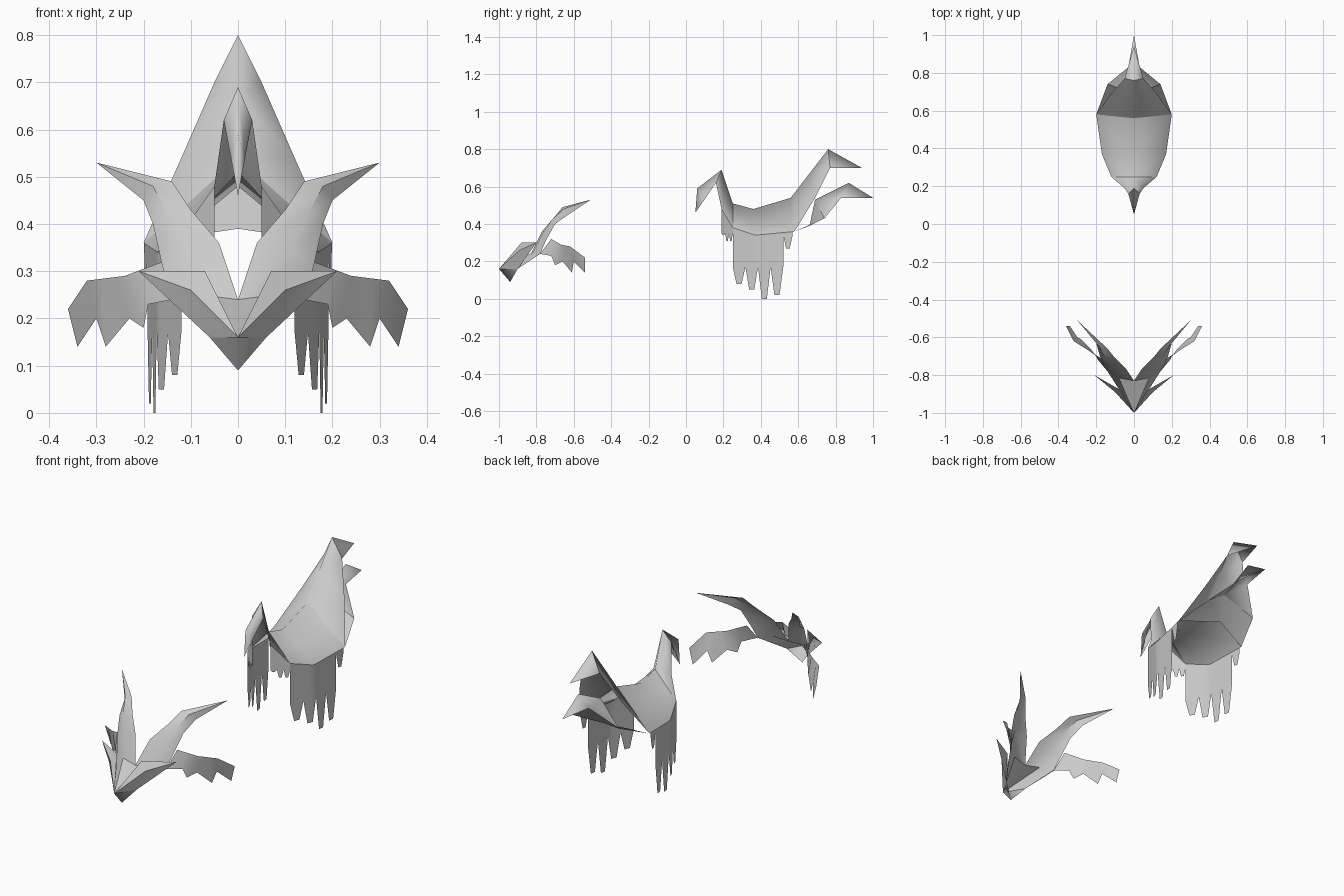
import bpy
import bmesh
import math
from mathutils import Vector

old_cube = bpy.data.objects.get("Cube")
if old_cube:
    bpy.data.objects.remove(old_cube, do_unlink=True)

SHADE = (.6, .6, .6, 1)
grey = bpy.data.materials.new("plain_grey")
grey.use_nodes = True
grey.diffuse_color = SHADE
grey.node_tree.nodes["Principled BSDF"].inputs["Base Color"].default_value = SHADE


def point(x, y, z):
    return Vector((x, y, z))


def centre(y, z):
    return Vector((0, y, z))


def loft(name, *rails):
    """Skin a thin plate across matching rails of points, mirrored in x."""
    bm = bmesh.new()
    rows = [[bm.verts.new(corner) for corner in rail] for rail in rails]
    for upper, lower in zip(rows, rows[1:]):
        upper_edges = zip(upper, upper[1:])
        lower_edges = zip(lower, lower[1:])
        for (a, b), (d, c) in zip(upper_edges, lower_edges):
            bm.faces.new((a, b, c, d))
    bmesh.ops.remove_doubles(bm, verts=bm.verts, dist=.001)
    bmesh.ops.recalc_face_normals(bm, faces=bm.faces)
    mesh = bpy.data.meshes.new(name)
    bm.to_mesh(mesh)
    bm.free()
    mesh.materials.append(grey)
    plate = bpy.data.objects.new(name, mesh)
    bpy.context.collection.objects.link(plate)
    mirror = plate.modifiers.new("Mirror", 'MIRROR')
    mirror.use_clip = True
    bpy.ops.object.select_all(action='DESELECT')
    plate.select_set(True)
    bpy.context.view_layer.objects.active = plate
    bpy.ops.object.shade_smooth_by_angle(angle=math.radians(35))


def along(path, y):
    """Point at depth y on a path that runs towards the back."""
    for start, end in zip(path, path[1:]):
        if y <= end.y:
            return start.lerp(end, (y - start.y) / (end.y - start.y))
    return path[-1]


def fringe(name, path, front, back, notch, tips):
    """Hang a row of blunt, evenly spaced teeth from a path."""
    step = (back - front) / len(tips)
    top, low = [], []
    for index, tip in enumerate(tips):
        for offset, height in ((0, notch), (.3, tip), (.7, tip), (1, notch)):
            anchor = along(path, front + step * (index + offset))
            top.append(anchor)
            low.append(point(anchor.x, anchor.y, height))
    loft(name, top, low)


# Saddle shell, from the ridge down to the hem
hook_top = centre(.19, .69)
seat_front = centre(.25, .51)
seat_middle = centre(.36, .48)
seat_back = centre(.56, .54)
hem_neck = point(.05, .19, .48)
hem_front = point(.12, .25, .38)
hem_middle = point(.17, .37, .34)
hem_back = point(.2, .58, .36)
hem = [hem_neck, hem_front, hem_middle, hem_back]
loft("saddle_seat", [seat_front, seat_middle, seat_back], hem[1:])

# Tall rear crest
crest_tip = centre(.94, .7)
crest_ridge = [seat_back, seat_back.lerp(centre(.76, .8), .5),
               centre(.76, .8), crest_tip]
crest_edge = [hem_back, point(.12, .69, .54), point(.05, .77, .7), crest_tip]
loft("saddle_crest", crest_ridge, crest_edge)

# Lower tail under the crest
tail_tip = centre(1, .54)
tail_ridge = [centre(.66, .39), centre(.69, .53), centre(.87, .62), tail_tip]
tail_edge = [hem_back, point(.14, .74, .43), point(.03, .83, .54), tail_tip]
loft("saddle_tail", tail_ridge, tail_edge)

# Hooked pommel: neck and beak
hook_side = point(.03, .16, .62)
hook_tip = centre(.05, .46)
loft("pommel_neck", [hook_top, hook_top, seat_front],
     [hook_side, hem_neck, hem_front])
loft("pommel_beak", [hook_top, centre(.06, .59), hook_tip],
     [hook_side, hook_side.lerp(hook_tip, .5), hook_tip])

# Hanging fringes along the hem
fringe("front_fringe", hem, .19, .25, .35, (.34, .31, .31))
fringe("side_fringe", hem, .25, .52, .17, (.08, .05, 0, .02))
fringe("rear_fringe", hem, .52, .57, .34, (.27,))

# Head guard horns, swept from the forehead to the tips
nose = centre(-1, .16)
horn_tip = point(.3, -.51, .53)
cheek = point(.06, -.9, .16)
jaw = point(.14, -.78, .24)
horn_inner = [nose, centre(-.83, .24), point(.04, -.77, .36),
              point(.1, -.71, .43), point(.14, -.66, .49), horn_tip]
horn_outer = [cheek, jaw, point(.16, -.75, .31),
              point(.18, -.7, .4), point(.2, -.63, .45), horn_tip]
bulge = Vector((.01, -.01, .01))
horn_middle = [inner.lerp(outer, .5) + bulge
               for inner, outer in zip(horn_inner, horn_outer)]
horn_middle[0], horn_middle[-1] = nose, horn_tip
loft("horn", horn_inner, horn_middle, horn_outer)

# Brow wings and snout
brow = point(.07, -.88, .3)
wing_tip = point(.21, -.8, .3)
wing_fold = point(.1, -.89, .26)
chin = centre(-.94, .09)
loft("brow_wing", [nose, brow, wing_tip], [nose, wing_fold, wing_tip],
     [cheek, cheek.lerp(wing_tip, .5), wing_tip])
loft("brow_fold", [nose, brow], [nose, brow.lerp(cheek, .5)])
loft("snout", [nose, cheek], [chin, chin])

# Feathered cheek wings: a bent top edge with pointed feathers below
wing_root = point(.16, -.72, .32)
wing_bend = point(.24, -.67, .29)
wing_corner = point(.32, -.62, .28)
wing_end = point(.36, -.54, .22)
wing_top = [wing_root, wing_root.lerp(wing_bend, .5), wing_bend,
            wing_bend.lerp(wing_corner, .3), wing_bend.lerp(wing_corner, .6),
            wing_corner, wing_corner, wing_corner]
wing_feathers = [jaw, point(.19, -.72, .23), point(.2, -.7, .18),
                 point(.23, -.66, .2), point(.28, -.61, .14),
                 point(.3, -.6, .2), point(.34, -.54, .14), wing_end]
loft("cheek_wing", wing_top, wing_feathers)
